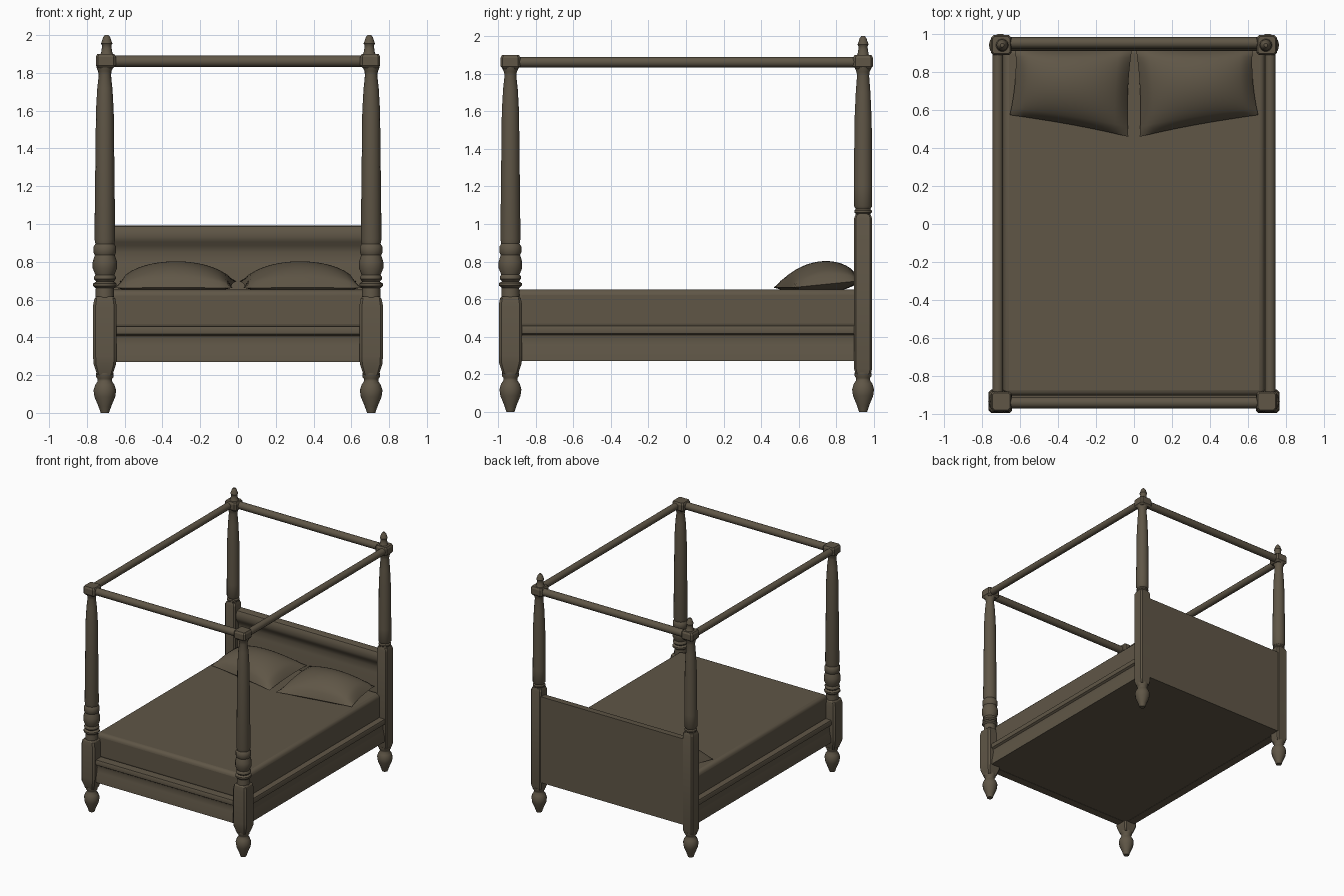
import bpy, bmesh, math
from mathutils import Matrix, Vector

if "Cube" in bpy.data.objects:
    bpy.data.objects.remove(bpy.data.objects["Cube"])

wood = bpy.data.materials.new("dark brown")
wood.use_nodes = True
color = (0.115, 0.093, 0.062, 1)
wood.diffuse_color = color
bsdf = wood.node_tree.nodes["Principled BSDF"]
bsdf.inputs["Base Color"].default_value = color
bsdf.inputs["Roughness"].default_value = 0.8


def finish(name, bm, angle=40, bevel=0, segments=2):
    bmesh.ops.recalc_face_normals(bm, faces=bm.faces)
    mesh = bpy.data.meshes.new(name)
    bm.to_mesh(mesh)
    bm.free()
    obj = bpy.data.objects.new(name, mesh)
    bpy.context.collection.objects.link(obj)
    mesh.materials.append(wood)
    if bevel:
        mod = obj.modifiers.new("bevel", 'BEVEL')
        mod.width, mod.segments = bevel, segments
    bpy.ops.object.select_all(action='DESELECT')
    obj.select_set(True)
    bpy.context.view_layer.objects.active = obj
    bpy.ops.object.shade_smooth_by_angle(angle=math.radians(angle))
    return obj


def loft(bm, rings):
    """Skin a list of equal closed rings and cap both ends."""
    loops = [[bm.verts.new(p) for p in ring] for ring in rings]
    n = len(loops[0])
    for a, b in zip(loops, loops[1:]):
        for i in range(n):
            j = (i + 1) % n
            bm.faces.new((a[i], a[j], b[j], b[i]))
    bm.faces.new(loops[0])
    bm.faces.new(loops[-1])


def turned(name, x, y, profile, sides=14):
    """Lathe a (radius, z) profile about a vertical axis."""
    bm = bmesh.new()
    loft(bm, [[(x + r * math.cos(math.tau * i / sides), y + r * math.sin(math.tau * i / sides), z)
               for i in range(sides)] for r, z in profile])
    return finish(name, bm)


def square_block(name, x, y, profile):
    """Square post section with chamfered corners from (half width, z) pairs."""
    bm = bmesh.new()
    rings = []
    for h, z in profile:
        c = h * 0.78
        rings.append([(x + px, y + py, z) for px, py in
                      ((h, -c), (h, c), (c, h), (-c, h), (-h, c), (-h, -c), (-c, -h), (c, -h))])
    loft(bm, rings)
    return finish(name, bm, 25)


def box(name, lo, hi, bevel=0, segments=2):
    bm = bmesh.new()
    bmesh.ops.create_cube(bm, size=1)
    lo, hi = Vector(lo), Vector(hi)
    for v in bm.verts:
        v.co = [(a + b) / 2 + c * (b - a) for a, b, c in zip(lo, hi, v.co)]
    return finish(name, bm, 40, bevel, segments)


def moulding(name, start, end, outward, profile):
    """Sweep an (outward offset, z) section along a straight line."""
    bm = bmesh.new()
    out = Vector(outward)
    loft(bm, [[Vector(p) + out * d + Vector((0, 0, z)) for d, z in profile] for p in (start, end)])
    return finish(name, bm, 35)


def rod(name, start, end, radius):
    a, b = Vector(start), Vector(end)
    bm = bmesh.new()
    turn = (b - a).to_track_quat('Z', 'Y').to_matrix().to_4x4()
    bmesh.ops.create_cone(bm, cap_ends=True, segments=12, radius1=radius, radius2=radius,
                          depth=(b - a).length, matrix=Matrix.Translation((a + b) / 2) @ turn)
    return finish(name, bm)


PX, FY, BY = 0.705, -0.935, 0.943
foot = [(0.022, 0), (0.034, 0.035), (0.055, 0.085), (0.06, 0.12), (0.05, 0.15),
        (0.038, 0.168), (0.038, 0.18), (0.046, 0.19), (0.046, 0.21)]
front_turning = [(0.05, 0.6), (0.048, 0.66), (0.062, 0.672), (0.062, 0.685), (0.046, 0.695),
                 (0.058, 0.708), (0.058, 0.72), (0.05, 0.73), (0.064, 0.765), (0.064, 0.80),
                 (0.053, 0.835), (0.06, 0.85), (0.06, 0.88), (0.05, 0.895), (0.055, 0.92),
                 (0.047, 1.6), (0.04, 1.72), (0.032, 1.79), (0.035, 1.81), (0.045, 1.83), (0.045, 1.85)]
back_turning = [(0.046, 1.03), (0.04, 1.055), (0.048, 1.062), (0.048, 1.072), (0.04, 1.08),
                (0.05, 1.095), (0.05, 1.2), (0.047, 1.55), (0.04, 1.7), (0.033, 1.79),
                (0.036, 1.81), (0.045, 1.83), (0.045, 1.85)]
finial = [(0.04, 1.89), (0.03, 1.905), (0.026, 1.93), (0.024, 1.945), (0.03, 1.955),
          (0.023, 1.975), (0.018, 1.99), (0.01, 2.0)]
# Rail section: lip on top, cove beneath, flared foot
rail = [(-0.04, 0.27), (0.028, 0.27), (0.025, 0.31), (0.015, 0.355), (0.01, 0.39),
        (0.014, 0.408), (0.03, 0.418), (0.033, 0.44), (0.026, 0.458), (-0.04, 0.46)]

for s, side in ((1, "left"), (-1, "right")):
    # Posts
    x = s * PX
    for y, end in ((FY, "front"), (BY, "back")):
        label = f"{end}_{side}"
        turned(label + "_foot", x, y, foot)
        if end == "front":
            block = [(0.04, 0.2), (0.06, 0.26), (0.062, 0.3), (0.062, 0.57), (0.055, 0.605), (0.045, 0.615)]
            turned(label + "_post", x, y, front_turning)
        else:
            block = [(0.04, 0.2), (0.048, 0.23), (0.048, 1.03), (0.04, 1.05)]
            turned(label + "_post", x, y, back_turning)
            turned(label + "_finial", x - s * 0.01, y, finial)
        square_block(label + "_block", x, y, block)
        square_block(label + "_capital", x - s * 0.005, y,
                     [(0.04, 1.825), (0.053, 1.84), (0.053, 1.885), (0.045, 1.9)])
    # Bed side rail and canopy side rail
    moulding(side + "_bed_rail", (s * 0.71, -0.9, 0), (s * 0.71, 0.91, 0), (s, 0, 0), rail)
    rod(side + "_canopy_rail", (s * 0.718, FY, 1.862), (s * 0.718, BY, 1.862), 0.028)

# Front rail and cross canopy rails
moulding("front_bed_rail", (-0.67, -0.94, 0), (0.67, -0.94, 0), (0, -1, 0), rail)
rod("front_canopy_rail", (-PX, -0.942, 1.862), (PX, -0.942, 1.862), 0.03)
rod("back_canopy_rail", (-PX, 0.955, 1.862), (PX, 0.955, 1.862), 0.03)

# Headboard with a rolled top above a hollow panel
moulding("headboard", (-0.68, 0.95, 0), (0.68, 0.95, 0), (0, -1, 0),
         [(-0.035, 0.27), (0.02, 0.27), (0.02, 0.74), (0.005, 0.80), (0.002, 0.85), (0.012, 0.885),
          (0.03, 0.905), (0.038, 0.93), (0.036, 0.965), (0.025, 0.987), (0.0, 0.992), (-0.035, 0.992)])

# Closed underside and mattress
box("bed_base", (-0.70, -0.93, 0.272), (0.70, 0.95, 0.45))
box("mattress", (-0.69, -0.905, 0.44), (0.69, 0.93, 0.652), 0.03, 3)


def pillow(name, s, n=18):
    """Puffed cushion over a slanted four-cornered outline."""
    a, b = Vector((0.655, 0.575)), Vector((0.03, 0.46))
    c, d = Vector((0.01, 0.93)), Vector((0.625, 0.92))
    bm = bmesh.new()
    bmesh.ops.create_grid(bm, x_segments=n, y_segments=n, size=1)
    top = list(bm.verts)
    bottom = {}
    faces = list(bm.faces)

    def place(u, v, sign):
        # Pull the edges in between the pointed corners
        pu, pv = u * (1 - 0.04 * (1 - v * v)), v * (1 - 0.04 * (1 - u * u))
        f, g = (pu + 1) / 2, (pv + 1) / 2
        p = a.lerp(b, f).lerp(d.lerp(c, f), g)
        puff = (max(0, 1 - u * u) * max(0, 1 - v * v)) ** 0.55
        z = 0.662 + 0.035 * g + (0.122 if sign > 0 else -0.05) * puff
        return s * p.x, p.y, z

    for vert in top:
        u, v = vert.co.x, vert.co.y
        edge = max(abs(u), abs(v)) > 0.999
        bottom[vert] = vert if edge else bm.verts.new(place(u, v, -1))
    for face in faces:
        under = [bottom[v] for v in reversed(face.verts)]
        if set(under) != set(face.verts):
            bm.faces.new(under)
    for vert in top:
        vert.co = place(vert.co.x, vert.co.y, 1)
    return finish(name, bm, 60)


pillow("left_pillow", 1)
pillow("right_pillow", -1)
